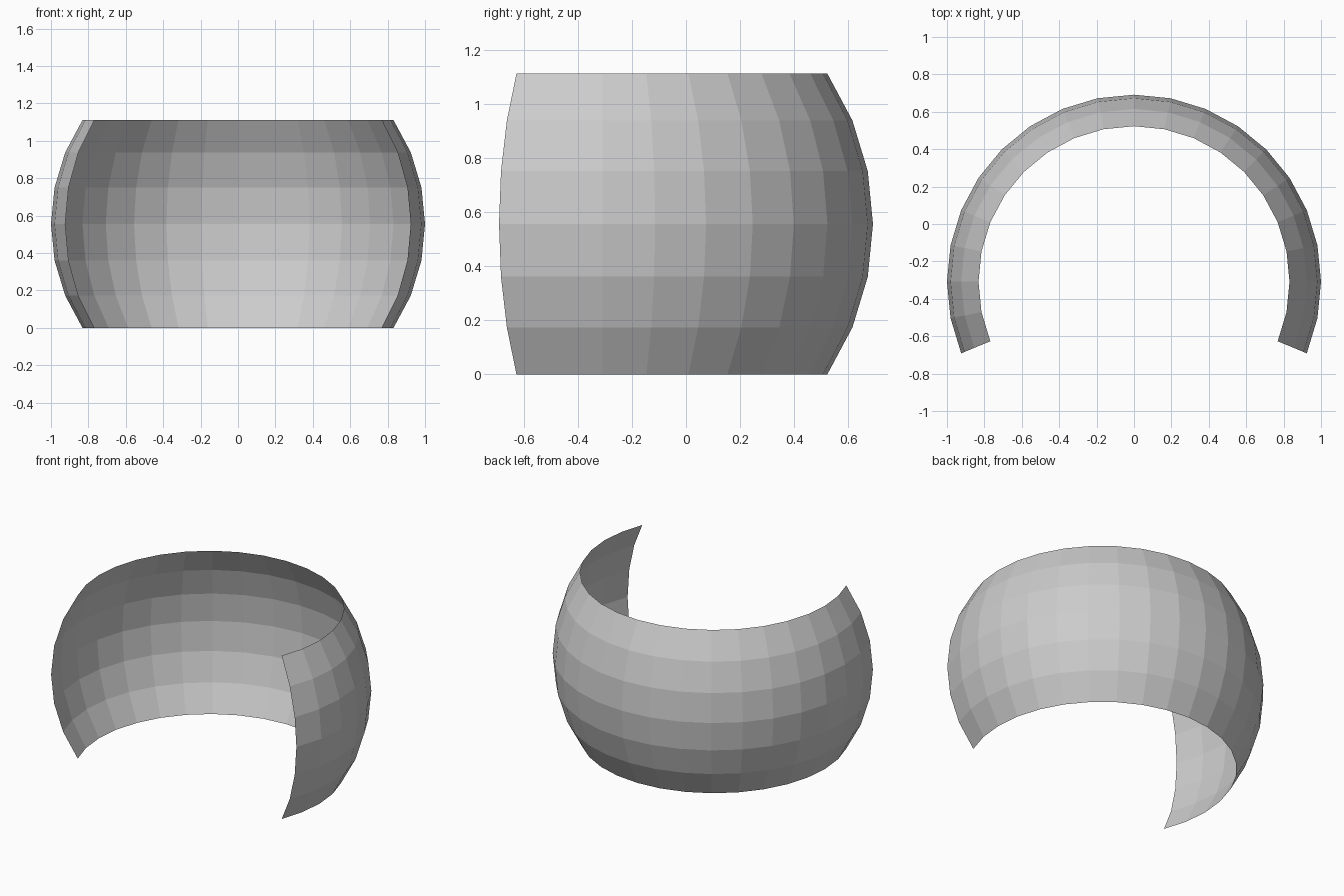
import bpy, bmesh
from math import sin, cos, radians
from mathutils import Vector

if "Cube" in bpy.data.objects:
    bpy.data.objects.remove(bpy.data.objects["Cube"])

STEP = radians(11.25)          # facet angle of a 32-sided sphere of radius 1
CENTRE_Y = -(1 - sin(2 * STEP)) / 2
CENTRE_Z = sin(3 * STEP)
centre = Vector((0, CENTRE_Y, CENTRE_Z))

bm = bmesh.new()

# meridian arc profile at the front right end of the band
arc = []
for i in range(-3, 4):
    r, z = cos(i * STEP), sin(i * STEP)
    arc.append(bm.verts.new(centre + Vector((r * cos(-2 * STEP), r * sin(-2 * STEP), z))))
edges = [bm.edges.new(pair) for pair in zip(arc, arc[1:])]

# sweep the arc around the back, leaving the front open
bmesh.ops.spin(bm, geom=arc + edges, cent=centre, axis=(0, 0, 1),
               angle=20 * STEP, steps=20, use_duplicate=False)

# make the faces point outward
bm.normal_update()
inward = [f for f in bm.faces if f.normal.dot(f.calc_center_median() - centre) < 0]
bmesh.ops.reverse_faces(bm, faces=inward)

mesh = bpy.data.meshes.new("curved_band")
bm.to_mesh(mesh)
bm.free()
bpy.context.collection.objects.link(bpy.data.objects.new("curved_band", mesh))
